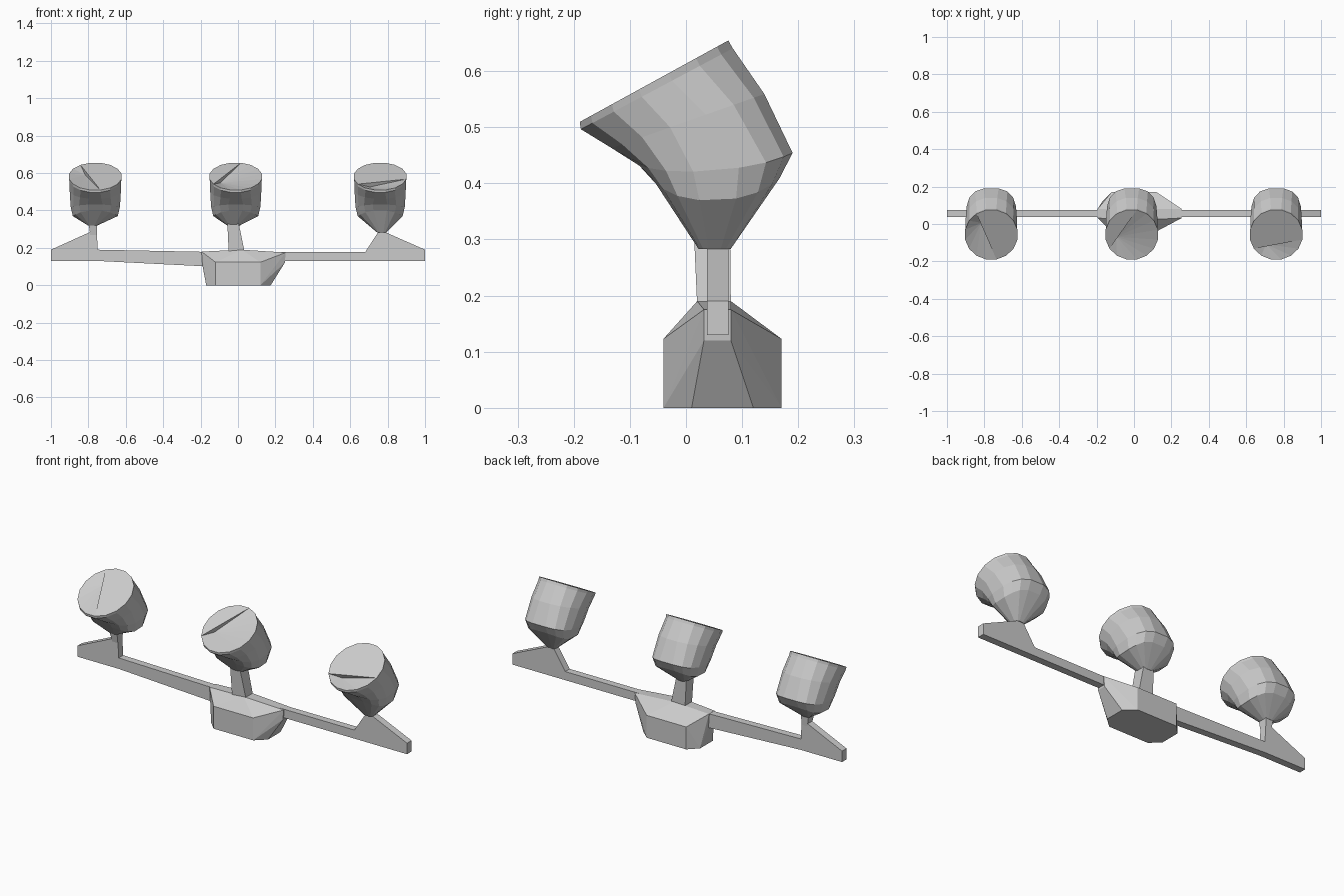
import bpy, bmesh
from math import sin, cos, pi, copysign

if "Cube" in bpy.data.objects:
    bpy.data.objects.remove(bpy.data.objects["Cube"])

SIDES = 16


def finish(name, bm):
    bmesh.ops.recalc_face_normals(bm, faces=bm.faces)
    me = bpy.data.meshes.new(name)
    bm.to_mesh(me)
    bm.free()
    ob = bpy.data.objects.new(name, me)
    bpy.context.collection.objects.link(ob)
    return ob


def hull(name, pts):
    bm = bmesh.new()
    vs = [bm.verts.new(p) for p in pts]
    r = bmesh.ops.convex_hull(bm, input=vs)
    junk = {g for g in r["geom_interior"] + r["geom_unused"] if isinstance(g, bmesh.types.BMVert)}
    bmesh.ops.delete(bm, geom=list(junk), context='VERTS')
    bmesh.ops.dissolve_limit(bm, angle_limit=0.02, verts=bm.verts, edges=bm.edges)
    return finish(name, bm)


def extrude_y(name, profile, y0, y1):
    """Prism from an (x, z) outline between two depths."""
    bm = bmesh.new()
    a = [bm.verts.new((x, y0, z)) for x, z in profile]
    b = [bm.verts.new((x, y1, z)) for x, z in profile]
    n = len(profile)
    bm.faces.new(a)
    bm.faces.new(b[::-1])
    for i in range(n):
        bm.faces.new((a[i], a[(i + 1) % n], b[(i + 1) % n], b[i]))
    return finish(name, bm)


def ring(bm, cx, hw, front, back, power=1.0, sag=0.0):
    """Tilted loop through a front and a back (y, z) point; power < 1 squares it off."""
    vs = []
    for i in range(SIDES):
        t = 2 * pi * (i + 0.5) / SIDES
        c = copysign(abs(cos(t)) ** power, cos(t))
        s = copysign(abs(sin(t)) ** power, sin(t))
        y = (front[0] + back[0]) / 2 - c * (back[0] - front[0]) / 2
        z = (front[1] + back[1]) / 2 - c * (back[1] - front[1]) / 2
        vs.append(bm.verts.new((cx + s * hw, y, z - sag * sin(t) ** 2)))
    return vs


def lamp(name, cx, neck_x, neck_z, start, end):
    bm = bmesh.new()
    rings = [
        ring(bm, cx, 0.143, (-0.192, 0.508), (0.078, 0.656)),
        ring(bm, cx, 0.141, (-0.190, 0.495), (0.086, 0.642)),
        ring(bm, cx, 0.139, (-0.135, 0.462), (0.142, 0.56), 0.9),
        ring(bm, cx, 0.134, (-0.085, 0.432), (0.192, 0.455), 0.75, 0.02),
        ring(bm, cx, 0.122, (-0.055, 0.40), (0.168, 0.41), 0.75, 0.035),
        ring(bm, neck_x, 0.026, (0.022, neck_z), (0.08, neck_z), 0.6),
    ]
    for a, b in zip(rings, rings[1:]):
        for i in range(SIDES):
            j = (i + 1) % SIDES
            bm.faces.new((a[i], a[j], b[j], b[i]))
    bm.faces.new(rings[-1])
    # creased front disc: one flat half, the other folded slightly inwards
    rim = rings[0]
    n = (end - start) % SIDES
    bm.faces.new([rim[(start + k) % SIDES] for k in range(n + 1)])
    p = rim[start].co.lerp(rim[end % SIDES].co, 0.75)
    p.y += 0.012
    p.z -= 0.022
    low = bm.verts.new(p)
    bm.faces.new((rim[start], low, rim[end % SIDES]))
    for k in range(n, SIDES):
        bm.faces.new((low, rim[(start + k) % SIDES], rim[(start + k + 1) % SIDES]))
    return finish(name, bm)


def stem(name, bottom, top):
    """Tapered post; each end is (x0, x1, y0, y1, z)."""
    return hull(name, [(x, y, e[4]) for e in (bottom, top) for x in e[:2] for y in e[2:4]])


# Mounting base
Y0, Y1 = 0.037, 0.08
base = [(x, y, z) for x in (-0.12, 0.12) for y in (-0.04, 0.17) for z in (0, 0.123)]
base += [(x, y, 0) for x in (-0.17, 0.175) for y in (0.01, 0.12)]
base += [(x, y, z) for x, z in ((-0.195, 0.18), (-0.19, 0.105), (0.255, 0.175), (0.25, 0.12))
         for y in (Y0 - 0.005, Y1)]
base += [(0.02, 0.02, 0.19), (0.02, Y1, 0.19)]
hull("mounting_base", base)

# Bar arms with the raised end pedestals
extrude_y("left_arm", [(-0.15, 0.10), (-0.15, 0.178), (-0.75, 0.19), (-0.755, 0.285),
                       (-0.79, 0.285), (-1.0, 0.19), (-1.0, 0.13), (-0.75, 0.13)], Y0, Y1 - 0.004)
extrude_y("right_arm", [(0.2, 0.13), (0.2, 0.177), (0.68, 0.177), (0.75, 0.285),
                        (0.785, 0.285), (1.0, 0.19), (1.0, 0.13)], Y0, Y1 - 0.004)

# Stems
stem("centre_stem", (-0.05, 0.035, 0.02, 0.08, 0.18), (-0.058, -0.002, 0.012, 0.078, 0.36))
stem("left_stem", (-0.79, -0.755, 0.037, 0.076, 0.27), (-0.802, -0.752, 0.022, 0.08, 0.35))

# Lamp heads
lamp("centre_lamp", -0.012, -0.025, 0.315, 7, 13)
lamp("left_lamp", -0.763, -0.777, 0.32, 0, 9)
lamp("right_lamp", 0.76, 0.768, 0.283, 3, 13)
